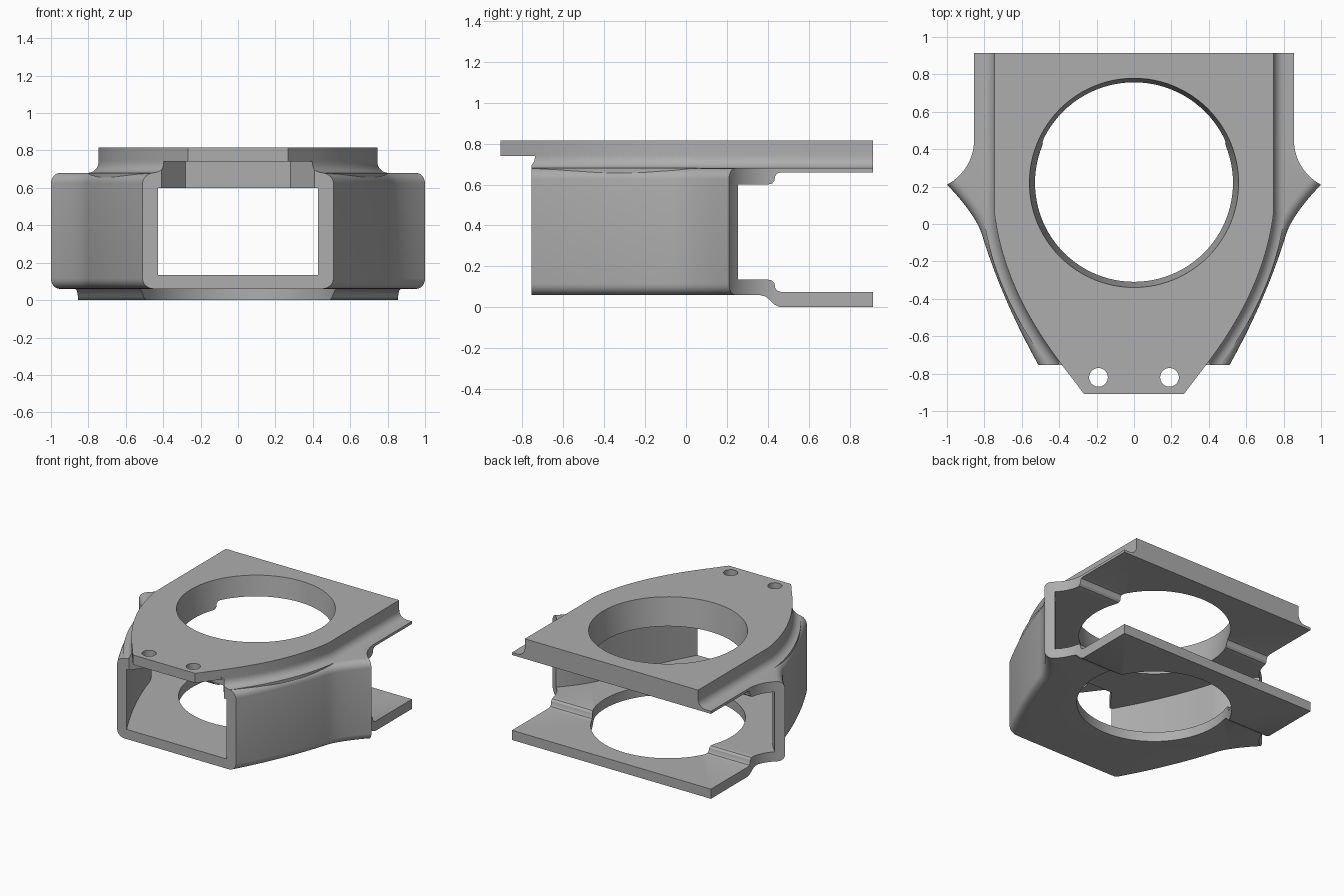
import bpy, bmesh, math

cube = bpy.data.objects.get("Cube")
if cube:
    bpy.data.objects.remove(cube, do_unlink=True)

FRONT, BACK = -0.755, 0.915

grey = bpy.data.materials.new("plain grey")
grey.use_nodes = True
grey.diffuse_color = (0.42, 0.42, 0.42, 1)
grey.node_tree.nodes["Principled BSDF"].inputs["Base Color"].default_value = (0.42, 0.42, 0.42, 1)


def loft(name, rings):
    """Closed solid through rings of equal point count."""
    bm = bmesh.new()
    loops = [[bm.verts.new(p) for p in ring] for ring in rings]
    n = len(loops[0])
    for a, b in zip(loops, loops[1:]):
        for i in range(n):
            j = (i + 1) % n
            bm.faces.new((a[i], a[j], b[j], b[i]))
    bm.faces.new(loops[0][::-1])
    bm.faces.new(loops[-1])
    bmesh.ops.recalc_face_normals(bm, faces=bm.faces)
    mesh = bpy.data.meshes.new(name)
    bm.to_mesh(mesh)
    bm.free()
    mesh.materials.append(grey)
    ob = bpy.data.objects.new(name, mesh)
    bpy.context.collection.objects.link(ob)
    return ob


def stack(name, side, ys, levels):
    """Mirrored outline side(y), widened by d along its normal at each (z, d)."""
    def width(y, d):
        slope = (side(y + 0.002) - side(y - 0.002)) / 0.004
        return side(y) + d * math.hypot(1, slope)
    rings = []
    for z, d in levels:
        half = [(width(y, d), y) for y in ys]
        rings.append([(x, y, z) for x, y in half] + [(-x, y, z) for x, y in half[::-1]])
    return loft(name, rings)


def prism(name, pts, z0, z1):
    return loft(name, [[(x, y, z) for x, y in pts] for z in (z0, z1)])


def crosswise(name, pts):
    return loft(name, [[(x, y, z) for y, z in pts] for x in (-1.3, 1.3)])


def disc(name, x, y, r0, r1, z0, z1, n):
    angles = [2 * math.pi * i / n for i in range(n)]
    return loft(name, [[(x + r * math.cos(a), y + r * math.sin(a), z) for a in angles]
                       for r, z in ((r0, z0), (r1, z1))])


def combine(target, tool, operation):
    tool.hide_render = True
    mod = target.modifiers.new(operation, 'BOOLEAN')
    mod.operation, mod.solver, mod.object = operation, 'EXACT', tool
    bpy.context.view_layer.objects.active = target
    bpy.ops.object.modifier_apply(modifier=mod.name)
    bpy.data.objects.remove(tool, do_unlink=True)


def body_x(y):
    flare = 0.117 * (max(0, y + 0.05) / 0.26) ** 1.7
    return 0.83 + 0.289 * y - 0.178 * y * y + flare


def plate_x(y):
    if y < -0.735:
        return 0.40 + (y + 0.735) * 0.765
    t = max(0, 0.05 - y)
    return 0.745 - 0.126 * t - 0.4 * t * t


def span(a, b, n):
    return [a + (b - a) * i / n for i in range(n + 1)]


# Tubular body with rounded long edges
R = 0.055
arc = [math.radians(a) for a in range(0, 91, 15)]
levels = [(0.06 + R - R * math.cos(a), R * math.sin(a) - R) for a in arc]
levels += [(0.68 - R + R * math.sin(a), R * math.cos(a) - R) for a in arc]
frame = stack("bracket_frame", body_x, span(FRONT, 0.41, 40), levels)

# Rear block with stepped underside
combine(frame, crosswise("rear_block", [
    (0.36, 0.06), (0.39, 0.052), (0.41, 0.035), (0.43, 0.014), (0.46, 0),
    (BACK, 0), (BACK, 0.68), (0.36, 0.68)]), 'UNION')

# Concave side scoops that trim the walls and rear flanges
for s in (1, -1):
    r = 0.271
    angles = [math.radians(a) for a in span(-117.7, -180, 14)]
    pts = [(0.855 + r + r * math.cos(a), 0.45 + r * math.sin(a)) for a in angles]
    pts += [(0.855, 1.1), (1.6, 1.1), (1.6, pts[0][1])]
    combine(frame, prism("side_scoop", [(s * x, y) for x, y in pts], -0.1, 1), 'DIFFERENCE')

# Raised top plate on a concave fillet
ys = span(FRONT, 0.05, 26) + [BACK]
F = 0.06
fillet = [(0.62, F)] + [(0.74 - F * math.sin(a), F - F * math.cos(a)) for a in arc[::-1]] + [(0.76, 0)]
combine(frame, stack("plate_fillet", plate_x, ys, fillet), 'UNION')
plate_ys = [-0.908] + span(-0.735, 0.05, 26) + [BACK]
combine(frame, stack("top_plate", plate_x, plate_ys, [(0.74, 0), (0.815, 0)]), 'UNION')

# Hollow interior, open at the front, with stepped gap at the rear
combine(frame, stack("cavity", body_x, span(-0.8, 0.42, 40),
                     [(0.135, -0.072), (0.60, -0.072)]), 'DIFFERENCE')
step = [(0.40, 0), (0.42, 0.004), (0.432, 0.018), (0.436, 0.04), (0.445, 0.054), (0.465, 0.06), (1, 0.06)]
gap = [(y, 0.135 - d) for y, d in step] + [(y, 0.60 + d) for y, d in step[::-1]]
combine(frame, crosswise("rear_gap", gap), 'DIFFERENCE')

# Pocket under the front overhang
combine(frame, prism("front_pocket", [
    (0.28, -0.58), (0.47, -0.836), (-0.47, -0.836), (-0.28, -0.58)], 0.5, 0.74), 'DIFFERENCE')

# Large round openings and two bolt holes
combine(frame, disc("top_opening", 0, 0.22, 0.525, 0.56, 0.57, 0.82, 96), 'DIFFERENCE')
combine(frame, disc("bottom_opening", 0, 0.22, 0.545, 0.545, -0.1, 0.3, 96), 'DIFFERENCE')
for x in (-0.19, 0.19):
    combine(frame, disc("bolt_hole", x, -0.82, 0.05, 0.05, 0.7, 0.9, 32), 'DIFFERENCE')

bpy.ops.object.select_all(action='DESELECT')
frame.select_set(True)
bpy.context.view_layer.objects.active = frame
bpy.ops.object.shade_smooth_by_angle(angle=math.radians(30))
